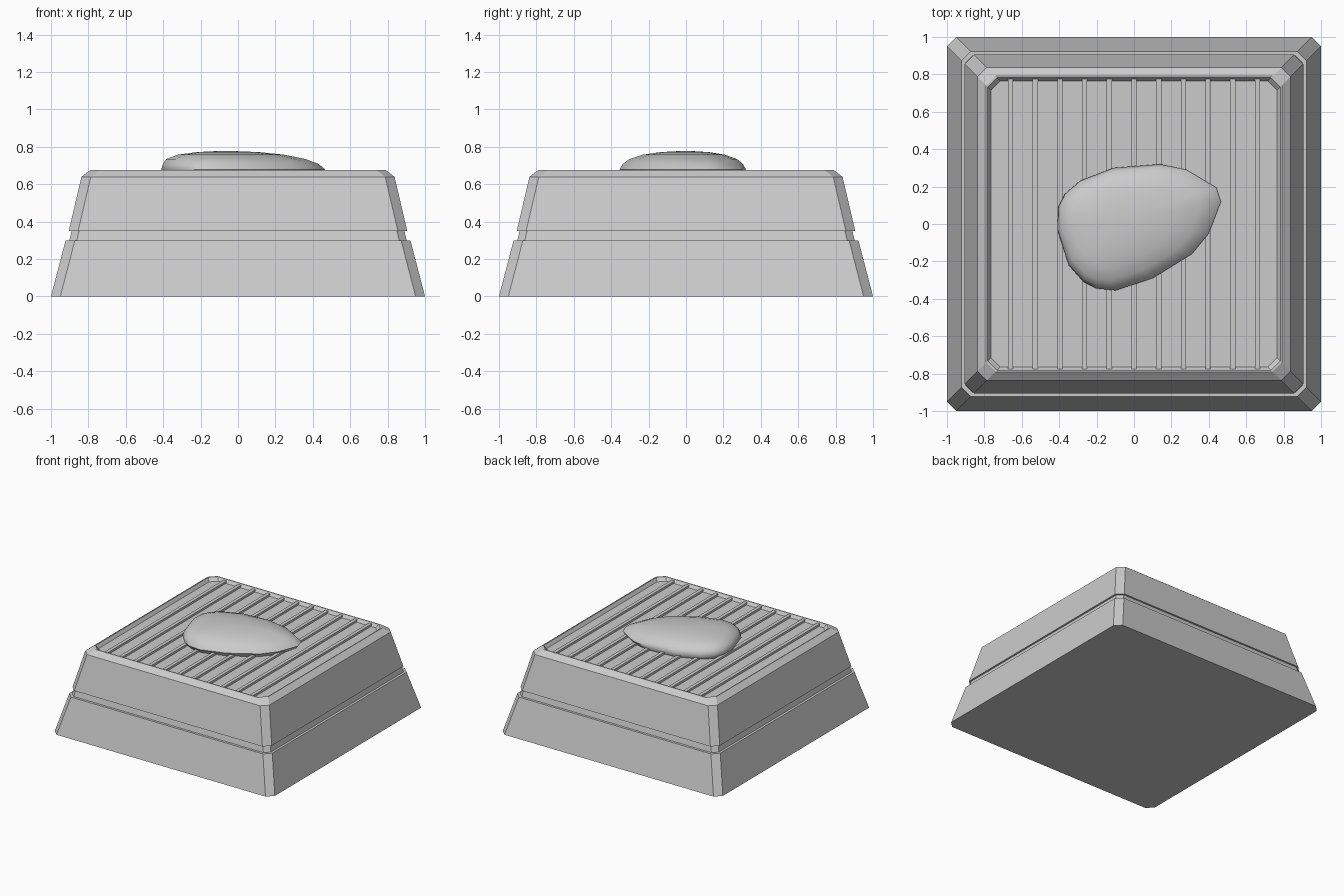
import bpy
import bmesh

if "Cube" in bpy.data.objects:
    bpy.data.objects.remove(bpy.data.objects["Cube"])


def make_object(name, bm):
    bmesh.ops.recalc_face_normals(bm, faces=bm.faces)
    mesh = bpy.data.meshes.new(name)
    bm.to_mesh(mesh)
    bm.free()
    obj = bpy.data.objects.new(name, mesh)
    bpy.context.collection.objects.link(obj)
    return obj


def loft(name, rings, cap_bottom=True):
    """Skin a stack of equal-length point rings and cap both ends."""
    bm = bmesh.new()
    loops = [[bm.verts.new(p) for p in ring] for ring in rings]
    n = len(loops[0])
    for a, b in zip(loops, loops[1:]):
        for i in range(n):
            j = (i + 1) % n
            bm.faces.new((a[i], a[j], b[j], b[i]))
    bm.faces.new(loops[0][::-1])
    bm.faces.new(loops[-1])
    return make_object(name, bm)


def cut_square(h, c, z):
    """Square of half size h with corners cut by c."""
    k = h - c
    return [(k, -h, z), (h, -k, z), (h, k, z), (k, h, z),
            (-k, h, z), (-h, k, z), (-h, -k, z), (-k, -h, z)]


# Base: tapered body, waist groove, bevelled rim and recessed top
body_profile = [(1.0, 0.05, 0), (0.922, 0.05, 0.30), (0.902, 0.04, 0.30),
                (0.89, 0.04, 0.35), (0.905, 0.05, 0.35), (0.837, 0.05, 0.64),
                (0.79, 0.05, 0.676), (0.782, 0.05, 0.676), (0.765, 0.05, 0.65)]
loft("plinth_body", [cut_square(*p) for p in body_profile])

# Raised ribs across the recessed top
bm = bmesh.new()
for i in range(11):
    x = -0.66 + i * 0.132
    cube = bmesh.ops.create_cube(bm, size=1)
    for v in cube["verts"]:
        v.co.x = v.co.x * 0.028 + x
        v.co.y *= 1.555
        v.co.z = v.co.z * 0.02 + 0.657
make_object("top_ribs", bm)

# Smooth pebble resting in the middle
outline = [(-0.41, -0.03), (-0.35, -0.22), (-0.27, -0.31), (-0.2, -0.345),
           (-0.1, -0.355), (0.1, -0.29), (0.31, -0.16), (0.40, -0.05),
           (0.465, 0.12), (0.44, 0.195), (0.28, 0.29), (0.14, 0.32),
           (-0.11, 0.30), (-0.29, 0.23), (-0.37, 0.16), (-0.405, 0.09)]
levels = [(0.95, 0, 0.65), (1.0, 0, 0.68), (0.95, -0.012, 0.709),
          (0.85, -0.035, 0.735), (0.65, -0.055, 0.758),
          (0.38, -0.065, 0.772), (0.12, -0.07, 0.777)]
pebble = loft("pebble", [[(x * s + dx, y * s, z) for x, y in outline]
                         for s, dx, z in levels])
bpy.context.view_layer.objects.active = pebble
pebble.select_set(True)
bpy.ops.object.shade_smooth_by_angle(angle=1.0)
